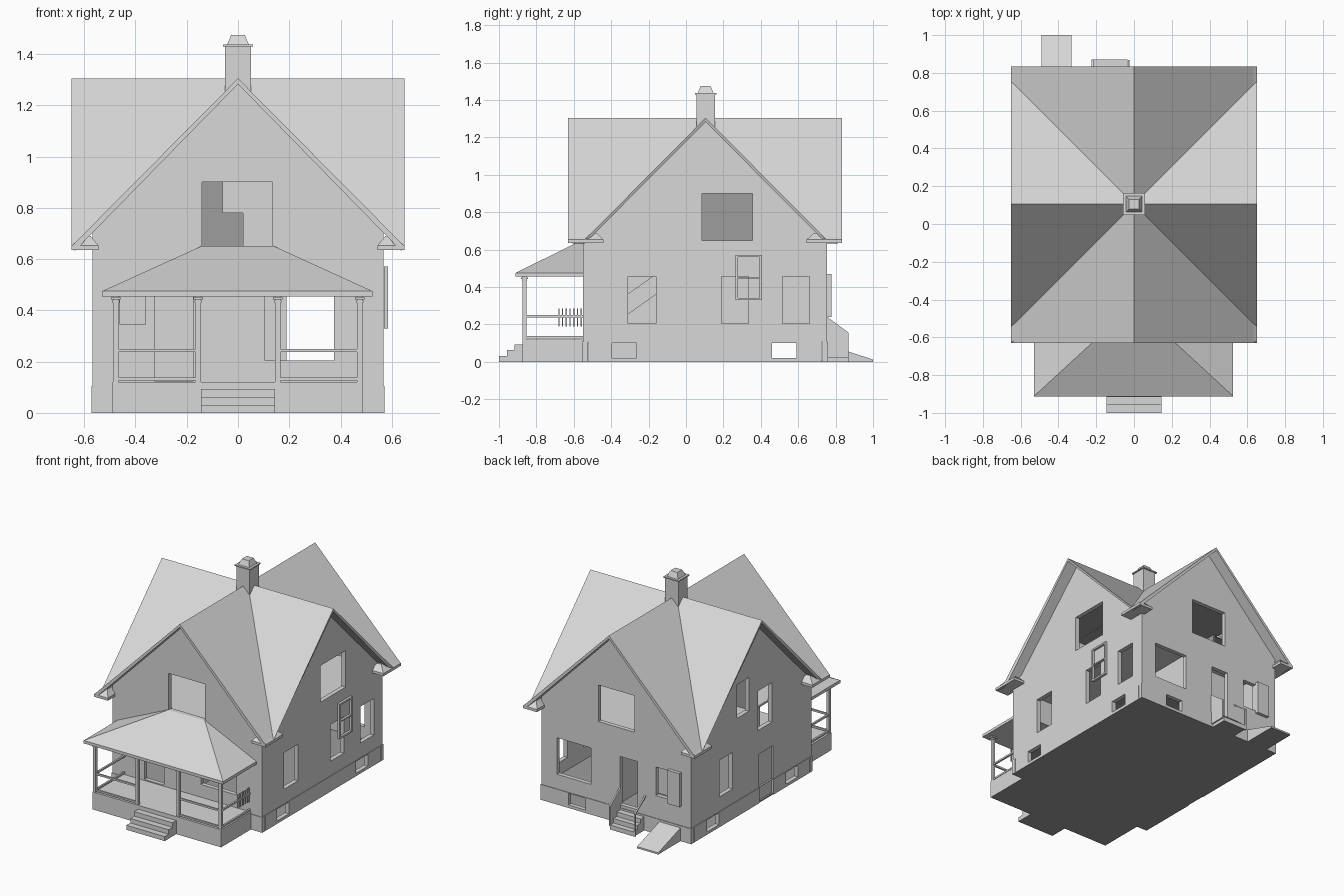
import bpy, bmesh
from mathutils import Matrix

cube = bpy.data.objects.get("Cube")
if cube:
    bpy.data.objects.remove(cube, do_unlink=True)


def make_material(name, value):
    mat = bpy.data.materials.new(name)
    mat.use_nodes = True
    mat.diffuse_color = (value, value, value, 1)
    for node in mat.node_tree.nodes:
        if node.type == 'BSDF_PRINCIPLED':
            node.inputs["Base Color"].default_value = (value, value, value, 1)
    return mat


LIGHT = make_material("light_grey", 0.69)
DARK = make_material("dark_grey", 0.34)


def add_mesh(name, mesh, mat=LIGHT):
    """Flat-shaded object; faces resting on the ground are dark."""
    mesh.materials.clear()
    mesh.materials.append(mat)
    mesh.materials.append(DARK)
    for f in mesh.polygons:
        f.material_index = int(f.normal.z < -0.9 and f.center.z < 0.001)
    mesh.shade_flat()
    obj = bpy.data.objects.new(name, mesh)
    bpy.context.scene.collection.objects.link(obj)
    return obj


def from_faces(name, verts, faces, mat=LIGHT):
    bm = bmesh.new()
    vs = [bm.verts.new(v) for v in verts]
    for f in faces:
        bm.faces.new([vs[i] for i in f])
    bmesh.ops.recalc_face_normals(bm, faces=bm.faces)
    mesh = bpy.data.meshes.new(name)
    bm.to_mesh(mesh)
    bm.free()
    return add_mesh(name, mesh, mat)


def frustum(name, base, top, z0, z1, mat=LIGHT):
    """Block between two rectangles given as (x0, x1, y0, y1)."""
    verts = []
    for (x0, x1, y0, y1), z in ((base, z0), (top, z1)):
        verts += [(x0, y0, z), (x1, y0, z), (x1, y1, z), (x0, y1, z)]
    sides = [(i, (i + 1) % 4, (i + 1) % 4 + 4, i + 4) for i in range(4)]
    return from_faces(name, verts, sides + [(3, 2, 1, 0), (4, 5, 6, 7)], mat)


def box(name, x0, x1, y0, y1, z0, z1, mat=LIGHT):
    return frustum(name, (x0, x1, y0, y1), (x0, x1, y0, y1), z0, z1, mat)


def rect(u0, u1, v0, v1):
    return [(u0, v0), (u1, v0), (u1, v1), (u0, v1)]


def band(u0, v0, u1, v1, h):
    """Sloping strip of upright height h."""
    return [(u0, v0), (u1, v1), (u1, v1 + h), (u0, v0 + h)]


def panel(name, across, pos, thick, loops):
    """Upright plate facing x or y; loops inside others become openings."""
    curve = bpy.data.curves.new(name, 'CURVE')
    curve.dimensions = '2D'
    curve.fill_mode = 'BOTH'
    curve.extrude = thick / 2
    for loop in loops:
        s = curve.splines.new('POLY')
        s.points.add(len(loop) - 1)
        for p, (u, v) in zip(s.points, loop):
            p.co = (u, v, 0, 1)
        s.use_cyclic_u = True
    tmp = bpy.data.objects.new("tmp", curve)
    bpy.context.scene.collection.objects.link(tmp)
    deps = bpy.context.evaluated_depsgraph_get()
    mesh = bpy.data.meshes.new_from_object(tmp.evaluated_get(deps))
    bpy.data.objects.remove(tmp, do_unlink=True)
    if across == 'x':
        m = Matrix(((0, 0, 1, pos), (1, 0, 0, 0), (0, 1, 0, 0), (0, 0, 0, 1)))
    else:
        m = Matrix(((1, 0, 0, 0), (0, 0, -1, pos), (0, 1, 0, 0), (0, 0, 0, 1)))
    mesh.transform(m)
    # Weld the caps to the sides and face everything outwards
    bm = bmesh.new()
    bm.from_mesh(mesh)
    bmesh.ops.remove_doubles(bm, verts=bm.verts, dist=0.0001)
    bmesh.ops.recalc_face_normals(bm, faces=bm.faces)
    bm.to_mesh(mesh)
    bm.free()
    return add_mesh(name, mesh)


# House dimensions
W, YF, YB, YC = 0.567, -0.55, 0.755, 0.105
T, BASE, RIDGE, SHOULDER = 0.03, 0.105, 1.285, 0.718
LOW, HIGH, DOOR = (0.205, 0.455), (0.65, 0.90), (0.125, 0.455)

# Front and back gable walls
end_outline = [(-W, BASE), (W, BASE), (W, SHOULDER), (0, RIDGE), (-W, SHOULDER)]
panel("front_wall", 'y', YF + T / 2, T, [
    end_outline, rect(-0.14, 0.135, *HIGH), rect(0.105, 0.375, *LOW),
    rect(-0.325, -0.175, *DOOR), rect(-0.46, -0.36, 0.345, 0.455)])
panel("back_wall", 'y', YB - T / 2, T, [
    end_outline, rect(-0.14, 0.135, *HIGH), rect(0.19, 0.45, *LOW),
    rect(-0.16, -0.03, *DOOR), rect(-0.40, -0.30, 0.26, 0.455)])

# Side gable walls
y0, y1 = YF + T, YB - T
run = RIDGE - SHOULDER
side_outline = [(y0, BASE), (y1, BASE), (y1, SHOULDER), (YC + run, SHOULDER),
                (YC, RIDGE), (YC - run, SHOULDER), (y0, SHOULDER)]
panel("left_wall", 'x', W - T / 2, T, [
    side_outline, rect(0.085, 0.355, *HIGH), rect(-0.31, -0.16, *LOW),
    rect(0.19, 0.335, *LOW), rect(0.515, 0.66, *LOW)])
panel("right_wall", 'x', -W + T / 2, T, [
    side_outline, rect(0.13, 0.26, 0.67, 0.90), rect(-0.12, 0.03, 0.50, 0.77),
    rect(0.305, 0.45, *LOW), rect(-0.13, 0.02, BASE + 0.002, 0.335)])

# Foundation with cellar windows
P = 0.004
cellar = [rect(-0.395, -0.265, 0.02, 0.10), rect(0.46, 0.59, 0.02, 0.10)]
panel("left_foundation", 'x', W + P - T / 2, T, [rect(y0, y1, 0, BASE)] + cellar)
panel("right_foundation", 'x', -W - P + T / 2, T,
      [rect(y0, -0.13, 0, BASE), rect(0.02, y1, 0, BASE)] + cellar)
panel("front_foundation", 'y', YF - P + T / 2, T, [rect(-W - P, W + P, 0, BASE)])
panel("back_foundation", 'y', YB + P - T / 2, T, [
    rect(-W - P, W + P, 0, BASE), rect(0.23, 0.36, 0.02, 0.10)])
box("side_door", -W + 0.012, -W + 0.02, -0.13, 0.02, 0, 0.335)

# Floors and ground-floor inner walls
box("cellar_floor", -W, W, YF, YB, 0, 0.008, DARK)
box("ground_floor", -W + T, W - T, y0, y1, 0.108, 0.12, DARK)
box("upper_floor", -W + T, W - T, y0, y1, 0.628, 0.642)
box("hall_wall", -0.01, 0.01, y0, y1, 0.12, 0.628)
box("rear_hall_wall", -W + T, -0.01, 0.46, 0.47, 0.12, 0.628)
box("cellar_wall", -0.01, 0.01, y0, 0.3, 0.008, 0.108)

# Inner staircase
panel("stair_side", 'x', 0.15, 0.01, [band(-0.40, 0.19, -0.02, 0.46, 0.11)])

# Attic: partitions and cross-shaped ceiling
box("attic_cross_wall", -W + T, 0.02, 0.055, 0.065, 0.642, 0.93, DARK)
box("attic_side_wall", -0.31, -0.30, 0.065, 0.45, 0.642, 0.93, DARK)
box("attic_partition", 0.02, W - T, -0.20, -0.19, 0.642, 0.93)
box("attic_cupboard", -0.06, 0.02, -0.20, -0.14, 0.78, 0.93)
box("attic_ceiling", -0.33, 0.33, y0, y1, 0.93, 0.938, DARK)
box("attic_side_ceiling", -W + T, W - T, YC - 0.33, YC + 0.33, 0.931, 0.937, DARK)

# Crossing gable roof
R, E, TOP, EAVE = 0.65, 0.65, 1.305, 0.65
verts, faces = [(0, YC, TOP)], []
for end, valley in ((-0.63, YC - E), (0.835, YC + E)):
    for s in (-1, 1):
        n = len(verts)
        verts += [(0, end, TOP), (s * R, end, EAVE), (s * R, valley, EAVE),
                  (s * R, YC, TOP)]
        faces += [(0, n, n + 1, n + 2), (0, n + 2, n + 3)]
roof = from_faces("main_roof", verts, faces)
bm = bmesh.new()
bm.from_mesh(roof.data)
bmesh.ops.remove_doubles(bm, verts=bm.verts, dist=0.0001)
for f in bm.faces:
    f.normal_update()
    if f.normal.z < 0:
        f.normal_flip()
bm.to_mesh(roof.data)
bm.free()
solid = roof.modifiers.new("thickness", 'SOLIDIFY')
solid.thickness = 0.022
solid.offset = -1

# Cornice returns at the four corners
for s in (-1, 1):
    xa, xb = sorted((s * 0.545, s * 0.65))
    ta, tb = sorted((s * 0.575, s * 0.605))
    for ya, yb in ((-0.63, -0.44), (0.645, 0.835)):
        box("cornice_slab", xa, xb, ya, yb, 0.635, 0.653)
        frustum("cornice_cap", (xa, xb, ya, yb),
                (ta, tb, ya + 0.04, yb - 0.04), 0.653, 0.69)


# Chimney
def square(h):
    return (-h, h, YC - h, YC + h)


frustum("chimney_stack", square(0.05), square(0.05), 1.2, 1.43)
frustum("chimney_plate", square(0.058), square(0.058), 1.43, 1.438)
frustum("chimney_cap", square(0.042), square(0.026), 1.438, 1.475)

# Porch deck, roof and posts
box("porch_deck", -0.49, 0.485, -0.875, YF - P, 0, 0.12)
eave = (-0.53, 0.525, -0.912, YF)
frustum("porch_eave", eave, eave, 0.455, 0.475)
frustum("porch_roof", eave, (-0.14, 0.137, YF - 0.004, YF), 0.475, 0.652)
POST_Y = -0.863
for x in (-0.477, -0.155, 0.155, 0.475):
    box("porch_post", x - 0.01, x + 0.01, POST_Y - 0.01, POST_Y + 0.01, 0.12, 0.455)
    for z, h in ((0.43, 0.014), (0.443, 0.018)):
        box("post_capital", x - h, x + h, POST_Y - h, POST_Y + h, z, z + 0.009)

# Porch railings
for z in (0.126, 0.238):
    for xa, xb in ((-0.477, -0.155), (0.155, 0.475)):
        box("front_rail", xa, xb, POST_Y - 0.006, POST_Y + 0.006, z, z + 0.012)
    for x in (-0.477, 0.475):
        box("side_rail", x - 0.006, x + 0.006, POST_Y, YF, z, z + 0.012)
for i in range(7):
    y = -0.68 + i * 0.02
    box("baluster", 0.471, 0.479, y - 0.003, y + 0.003, 0.19, 0.285)

# Front and back steps
for i in range(3):
    box("front_step", -0.145, 0.145, -1.0 + i * 0.042, -0.875, i * 0.031, (i + 1) * 0.031)
    box("back_step", -0.215, -0.035, YB, 0.87 - i * 0.036, i * 0.031, (i + 1) * 0.031)

# Back stair cheek, handrail and newel
panel("stair_cheek", 'x', -0.028, 0.01,
      [[(YB, 0.02), (0.868, 0.02), (0.868, 0.157), (YB, 0.24)]])
panel("stair_handrail", 'x', -0.22, 0.01, [band(YB, 0.23, 0.868, 0.147, 0.01)])
box("stair_newel", -0.225, -0.215, 0.86, 0.87, 0, 0.157)

# Cellar hatch
panel("cellar_hatch", 'x', -0.41, 0.16, [[(YB, 0), (1.0, 0), (1.0, 0.012), (YB, 0.092)]])

# Loose sash on the left wall and open shutter at the back
panel("hung_sash", 'x', W + 0.01, 0.016, [
    rect(0.265, 0.405, 0.33, 0.572), rect(0.278, 0.392, 0.342, 0.445),
    rect(0.278, 0.392, 0.452, 0.56)])
box("back_shutter", -0.495, -0.40, YB, 0.778, 0.24, 0.47)
